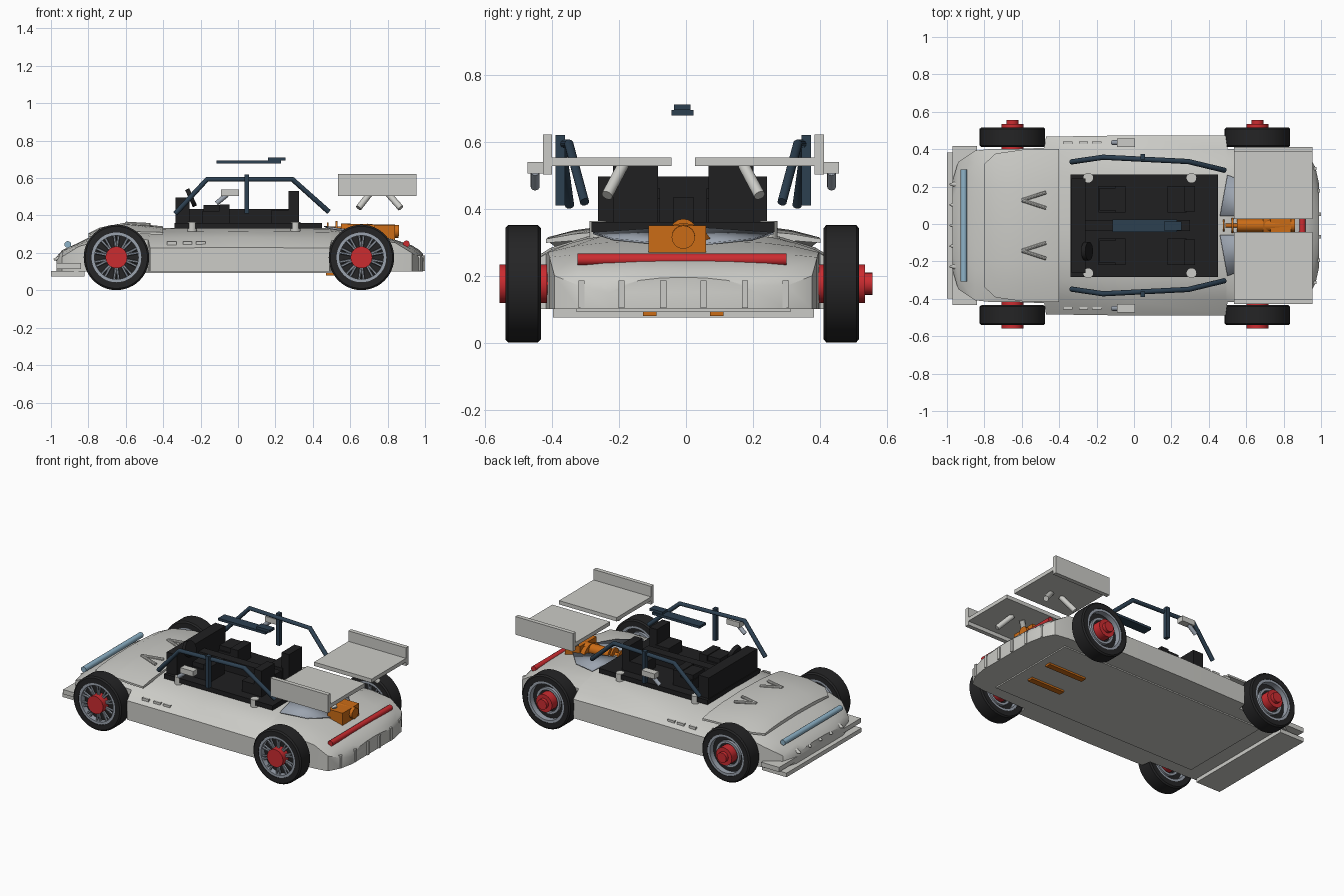
import bpy, bmesh, math
from mathutils import Vector

if "Cube" in bpy.data.objects:
    bpy.data.objects.remove(bpy.data.objects["Cube"])

CY = -0.008  # centre line of the car


def mat(name, r, g, b):
    m = bpy.data.materials.new(name)
    m.diffuse_color = (r, g, b, 1)
    m.use_nodes = True
    m.node_tree.nodes["Principled BSDF"].inputs["Base Color"].default_value = m.diffuse_color
    return m


GREY = mat("light_grey", 0.60, 0.60, 0.57)
STEEL = mat("steel_blue", 0.33, 0.37, 0.43)
TYRE = mat("tyre_black", 0.018, 0.018, 0.019)
BLACK = mat("cabin_black", 0.014, 0.014, 0.015)
SLATE = mat("slate", 0.025, 0.05, 0.08)
RED = mat("red", 0.60, 0.025, 0.03)
ORANGE = mat("orange", 0.60, 0.15, 0.008)
BLUE = mat("light_blue", 0.27, 0.45, 0.58)


def finish(name, bm, m):
    bmesh.ops.recalc_face_normals(bm, faces=bm.faces)
    me = bpy.data.meshes.new(name)
    bm.to_mesh(me)
    bm.free()
    me.materials.append(m)
    ob = bpy.data.objects.new(name, me)
    bpy.context.collection.objects.link(ob)
    return ob


def box(name, m, x0, x1, y0, y1, z0, z1):
    bm = bmesh.new()
    bmesh.ops.create_cube(bm, size=1)
    for v in bm.verts:
        v.co = ((x0 + x1) / 2 + v.co.x * (x1 - x0), (y0 + y1) / 2 + v.co.y * (y1 - y0),
                (z0 + z1) / 2 + v.co.z * (z1 - z0))
    return finish(name, bm, m)


def rod(name, m, a, b, r, r2=None, seg=16):
    a, b = Vector(a), Vector(b)
    bm = bmesh.new()
    bmesh.ops.create_cone(bm, cap_ends=True, segments=seg, radius1=r,
                          radius2=r if r2 is None else r2, depth=(b - a).length)
    q = (b - a).to_track_quat('Z', 'Y')
    for v in bm.verts:
        v.co = q @ v.co + (a + b) / 2
    return finish(name, bm, m)


def path(name, m, pts, r):
    cu = bpy.data.curves.new(name, 'CURVE')
    cu.dimensions, cu.bevel_depth, cu.bevel_resolution, cu.use_fill_caps = '3D', r, 3, True
    sp = cu.splines.new('POLY')
    sp.points.add(len(pts) - 1)
    for p, c in zip(sp.points, pts):
        p.co = (*c, 1)
    cu.materials.append(m)
    ob = bpy.data.objects.new(name, cu)
    bpy.context.collection.objects.link(ob)


def loft(name, m, stations, section):
    """Skin mirrored half sections placed along x."""
    bm = bmesh.new()
    rings = []
    for s in stations:
        half = section(*s[1:])
        pts = half + [(-y, z) for y, z in reversed(half) if y > 0]
        rings.append([bm.verts.new((s[0], CY + y, z)) for y, z in pts])
    n = len(rings[0])
    for a, b in zip(rings, rings[1:]):
        for i in range(n):
            bm.faces.new((a[i], a[(i + 1) % n], b[(i + 1) % n], b[i]))
    bm.faces.new(rings[0])
    bm.faces.new(rings[-1])
    return finish(name, bm, m)


def lathe(name, m, profile, x, y, z, seg=48):
    """Spin a closed (offset, radius) profile round a y axis."""
    bm = bmesh.new()
    rings = []
    for i in range(seg):
        t = 2 * math.pi * i / seg
        rings.append([bm.verts.new((x + r * math.cos(t), y + o, z + r * math.sin(t))) for o, r in profile])
    for i in range(seg):
        a, b = rings[i], rings[(i + 1) % seg]
        for j in range(len(profile)):
            k = (j + 1) % len(profile)
            bm.faces.new((a[j], a[k], b[k], b[j]))
    return finish(name, bm, m)


# Body shell: x, half width, bottom, side top, centre top
loft("body", GREY, [
    (-0.97, 0.24, 0.10, 0.15, 0.18), (-0.94, 0.34, 0.10, 0.18, 0.215), (-0.85, 0.40, 0.10, 0.235, 0.255),
    (-0.76, 0.41, 0.10, 0.26, 0.30), (-0.62, 0.41, 0.10, 0.275, 0.33), (-0.48, 0.415, 0.10, 0.27, 0.33),
    (-0.47, 0.475, 0.10, 0.225, 0.332), (0.0, 0.482, 0.10, 0.23, 0.338), (0.49, 0.48, 0.10, 0.225, 0.332),
    (0.50, 0.41, 0.10, 0.265, 0.33), (0.70, 0.405, 0.10, 0.27, 0.305), (0.84, 0.40, 0.10, 0.255, 0.27),
    (0.93, 0.385, 0.10, 0.20, 0.24), (0.97, 0.31, 0.10, 0.17, 0.215), (0.99, 0.22, 0.10, 0.15, 0.195)],
    lambda w, b, s, t: [(w, b), (w, s), (w * 0.82, s + (t - s) * 0.5), (w * 0.6, s + (t - s) * 0.8),
                        (w * 0.3, s + (t - s) * 0.96), (0, t)])
box("floor_pan", GREY, -0.72, 0.80, CY - 0.32, CY + 0.32, 0.092, 0.101)

# Raised hood panel
loft("hood_panel", GREY, [
    (-0.80, 0.33, 0.285, 0.305), (-0.74, 0.385, 0.30, 0.335), (-0.60, 0.405, 0.315, 0.362),
    (-0.40, 0.41, 0.31, 0.342)],
    lambda w, e, t: [(0, t - 0.022), (w * 0.5, e + (t - e) * 0.75 - 0.02), (w, e - 0.012), (w, e),
                     (w * 0.8, e + (t - e) * 0.45), (w * 0.5, e + (t - e) * 0.8), (0, t)])

# Front splitter layers, grille teeth and light bar
box("splitter", GREY, -1.0, -0.82, CY - 0.39, CY + 0.39, 0.075, 0.102)
box("splitter_upper", GREY, -0.97, -0.84, CY - 0.425, CY + 0.425, 0.115, 0.145)
for i in range(5):
    y = CY + (i - 2) * 0.11
    rod("grille_tooth", GREY, (-0.95, y, 0.17), (-0.985, y, 0.165), 0.018, 0.004, 12)
rod("light_bar", BLUE, (-0.91, CY - 0.30, 0.245), (-0.91, CY + 0.30, 0.245), 0.018)

# Cabin floor, dash, tunnel
box("cabin_floor", BLACK, -0.34, 0.45, CY - 0.275, CY + 0.272, 0.33, 0.36)
box("dashboard", BLACK, -0.335, -0.26, CY - 0.255, CY + 0.25, 0.36, 0.497)
box("tunnel", BLACK, -0.30, 0.30, CY - 0.03, CY + 0.03, 0.36, 0.435)
rod("steering_wheel", BLACK, (-0.262, -0.145, 0.49), (-0.24, -0.145, 0.50), 0.05, None, 20)

for s in (-1, 1):
    def yb(name, m, x0, x1, a, b, z0, z1):
        box(name, m, x0, x1, min(CY + s * a, CY + s * b), max(CY + s * a, CY + s * b), z0, z1)

    # Seats
    yb("front_seat", BLACK, -0.19, -0.10, 0.07, 0.21, 0.36, 0.425)
    yb("front_seat_back", BLACK, -0.10, -0.045, 0.07, 0.21, 0.36, 0.53 if s > 9 else 0.46)
    yb("front_seat_pad", BLACK, -0.185, -0.10, 0.08, 0.20, 0.42, 0.455)
    yb("rear_seat", BLACK, 0.18, 0.28, 0.07, 0.21, 0.36, 0.43)
    yb("rear_seat_back", BLACK, 0.27, 0.325, 0.075, 0.21, 0.36, 0.53)
    # Cabin mounting pegs
    for x in (-0.245, 0.307):
        rod("mounting_peg", GREY, (x, CY + s * 0.255, 0.27), (x, CY + s * 0.255, 0.364), 0.026, None, 20)
    # Roll cage
    path("roll_bar", SLATE, [(-0.335, CY + s * 0.34, 0.41), (-0.165, CY + s * 0.365, 0.594),
                             (0.29, CY + s * 0.342, 0.594), (0.485, CY + s * 0.295, 0.42)], 0.014)
    yb("roll_post", SLATE, 0.035, 0.06, 0.353, 0.382, 0.41, 0.62)
    # Mirrors
    yb("mirror", GREY, -0.09, 0.005, 0.42, 0.465, 0.505, 0.54)
    rod("mirror_stalk", STEEL, (-0.06, CY + s * 0.443, 0.51), (-0.115, CY + s * 0.443, 0.465), 0.013)
    # Hood vents
    for d in (0.042, -0.042):
        rod("hood_vent", GREY, (-0.60, CY + s * 0.135, 0.357),
            (-0.47, CY + s * (0.135 + d), 0.35), 0.010, None, 10)
    # Side deck slots
    for x in (-0.38, -0.295, -0.225):
        yb("deck_slot", GREY, x, x + 0.05, 0.435, 0.45, 0.235, 0.26)
    # Split rear wing
    yb("wing_plane", GREY, 0.535, 0.955, 0.035, 0.40, 0.528, 0.553)
    yb("wing_endplate", GREY, 0.535, 0.955, 0.392, 0.42, 0.503, 0.622)
    for xa, xb in ((0.715, 0.645), (0.79, 0.87)):
        rod("wing_strut", GREY, (xa, CY + s * 0.18, 0.53), (xb, CY + s * 0.228, 0.44), 0.017)
    # Rear deck panel and bumper fins
    loft_z = [(0.47, 0.335), (0.62, 0.325)]
    bm = bmesh.new()
    quad = [(0.46, 0.05, 0.341), (0.80, 0.05, 0.292), (0.66, 0.21, 0.308), (0.50, 0.27, 0.326)]
    bm.faces.new([bm.verts.new((x, CY + s * y, z + 0.004)) for x, y, z in quad])
    ob = finish("rear_deck_panel", bm, STEEL)
    ob.modifiers.new("thick", 'SOLIDIFY').thickness = 0.006
    for y, x in ((0.06, 1.0), (0.185, 0.995), (0.305, 0.975)):
        yb("bumper_fin", GREY, x - 0.06, x, y - 0.009, y + 0.009, 0.103, 0.185)
    # Underbody exhaust bars
    yb("underbody_pipe", ORANGE, 0.47, 0.75 if s > 0 else 0.72, 0.08, 0.12, 0.08, 0.11)

# Floating roof light
box("roof_bar", SLATE, -0.115, 0.23, CY - 0.035, CY + 0.031, 0.679, 0.695)
box("roof_lamp", SLATE, 0.16, 0.255, CY - 0.028, CY + 0.022, 0.695, 0.711)

# Engine block, shaft and side rotor
box("engine_block", ORANGE, 0.73, 0.84, -0.112, 0.06, 0.265, 0.35)
rod("engine_rotor", ORANGE, (0.69, CY, 0.262), (0.75, CY, 0.262), 0.095, 0.07, 24)
rod("engine_shaft", ORANGE, (0.55, CY, 0.322), (0.86, CY, 0.315), 0.035)
rod("shaft_rod", ORANGE, (0.49, CY, 0.33), (0.56, CY, 0.33), 0.012)
rod("shaft_flange", ORANGE, (0.52, CY, 0.33), (0.533, CY, 0.33), 0.04)
rod("shaft_end", ORANGE, (0.475, CY, 0.33), (0.485, CY, 0.33), 0.033)
rod("sump", ORANGE, (0.58, CY, 0.14), (0.72, CY, 0.14), 0.044, None, 24)

# Rear light bar
rod("tail_light_bar", RED, (0.90, -0.325, 0.248), (0.90, 0.30, 0.248), 0.018)

# Wheels: all four share one orientation
for x in (-0.65, 0.66):
    for y in (-0.487, 0.464):
        z = 0.176
        lathe("tyre", TYRE, [(-0.053, 0.133), (-0.053, 0.166), (-0.045, 0.175), (0.045, 0.175),
                             (0.053, 0.166), (0.053, 0.133)], x, y, z)
        lathe("rim", STEEL, [(-0.05, 0.117), (-0.05, 0.134), (0.05, 0.134), (0.05, 0.117)], x, y, z)
        rod("wheel_backing", TYRE, (x, y - 0.012, z), (x, y + 0.012, z), 0.12, None, 40)
        for i in range(10):
            for d in (-0.10, 0.10):
                t = 2 * math.pi * (i + 0.5) / 10
                a, b = t + d * 0.6, t + d
                rod("spoke", STEEL, (x + 0.045 * math.cos(a), y - 0.034, z + 0.045 * math.sin(a)),
                    (x + 0.122 * math.cos(b), y - 0.034, z + 0.122 * math.sin(b)), 0.007, None, 6)
        lathe("inner_ring", STEEL, [(0.01, 0.07), (0.01, 0.085), (0.03, 0.085), (0.03, 0.07)], x, y, z)
        rod("hub", RED, (x, y - 0.071, z), (x, y + 0.071, z), 0.058, None, 32)
        rod("hub_cap", RED, (x, y + 0.071, z), (x, y + 0.093, z), 0.033, None, 24)

# Smooth round parts, keep hard edges
for ob in bpy.context.scene.objects:
    ob.select_set(ob.type == 'MESH')
    if ob.type == 'MESH':
        bpy.context.view_layer.objects.active = ob
bpy.ops.object.shade_smooth_by_angle(angle=math.radians(30))
